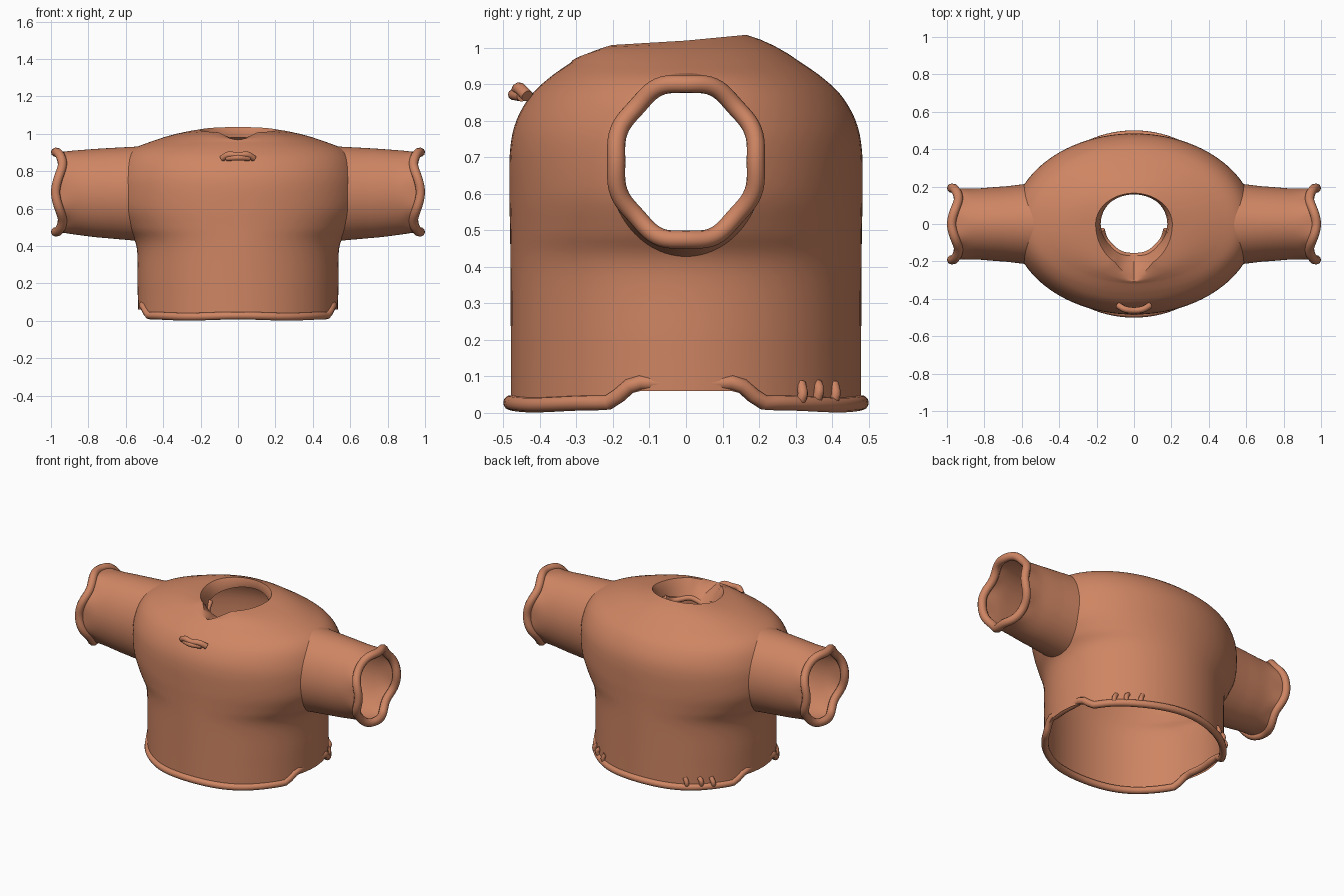
import bpy, bmesh, math
from mathutils import Vector

if "Cube" in bpy.data.objects:
    bpy.data.objects.remove(bpy.data.objects["Cube"])

N = 96
TAU = 2 * math.pi
mat = bpy.data.materials.new("terracotta_cloth")
mat.diffuse_color = (0.62, 0.235, 0.125, 1)
mat.use_nodes = True
mat.node_tree.nodes["Principled BSDF"].inputs["Base Color"].default_value = mat.diffuse_color


def spline(keys, steps):
    """Catmull-Rom through tuples of numbers."""
    out = []
    for i in range(len(keys) - 1):
        p = [Vector(keys[min(max(j, 0), len(keys) - 1)]) for j in range(i - 1, i + 3)]
        for s in range(steps):
            t = s / steps
            out.append(0.5 * (2 * p[1] + (p[2] - p[0]) * t
                              + (2 * p[0] - 5 * p[1] + 4 * p[2] - p[3]) * t * t
                              + (3 * p[1] - p[0] - 3 * p[2] + p[3]) * t ** 3))
    return out + [Vector(keys[-1])]


def ramp(v, lo, hi):
    t = min(max((v - lo) / (hi - lo), 0), 1)
    return t * t * (3 - 2 * t)


def loft(name, rings, skip=None):
    """Skin closed rings of points, leaving out faces whose centre is skipped."""
    bm = bmesh.new()
    rows = [[bm.verts.new(p) for p in r] for r in rings]
    n = len(rows[0])
    for a, b in zip(rows, rows[1:]):
        for i in range(n):
            q = [a[i], a[(i + 1) % n], b[(i + 1) % n], b[i]]
            c = sum((v.co for v in q), Vector()) / 4
            if not (skip and skip(c)):
                bm.faces.new(q)
    for v in [v for v in bm.verts if not v.link_faces]:
        bm.verts.remove(v)
    bmesh.ops.recalc_face_normals(bm, faces=bm.faces)
    me = bpy.data.meshes.new(name)
    bm.to_mesh(me)
    bm.free()
    ob = bpy.data.objects.new(name, me)
    bpy.context.collection.objects.link(ob)
    me.materials.append(mat)
    bpy.ops.object.select_all(action='DESELECT')
    ob.select_set(True)
    bpy.context.view_layer.objects.active = ob
    bpy.ops.object.shade_smooth_by_angle(angle=math.radians(40))
    return ob


def tube(name, pts, r, closed=False):
    cu = bpy.data.curves.new(name, 'CURVE')
    cu.dimensions = '3D'
    cu.bevel_depth, cu.bevel_resolution, cu.use_fill_caps = r, 3, True
    sp = cu.splines.new('POLY')
    sp.points.add(len(pts) - 1)
    for q, p in zip(sp.points, pts):
        q.co = (*p, 1)
    sp.use_cyclic_u = closed
    sp.use_smooth = True
    cu.materials.append(mat)
    ob = bpy.data.objects.new(name, cu)
    bpy.context.collection.objects.link(ob)


# Torso: (height, half width, half depth)
prof = spline([(0.03, .535, .48), (.2, .537, .48), (.4, .543, .481), (.5, .60, .482),
               (.6, .645, .484), (.72, .652, .482), (.8, .64, .465), (.87, .612, .425),
               (.92, .56, .372), (.96, .46, .315)], 6)
angles = [TAU * i / N for i in range(N)]


def lift(y):
    return 1 - ramp(abs(y), .13, .22)


rings = []
for z, a, b in prof:
    ring = []
    for t in angles:
        x, y = a * math.cos(t), b * math.sin(t)
        ring.append(Vector((x, y, max(z, .02 + .04 * lift(y)))))
    rings.append(ring)

# Neck opening with a front notch, then the turned-in collar
mouth, collar, inner = [], [], []
for t in angles:
    c, s = math.cos(t), math.sin(t)
    v = max(0, 1 - abs(c) / .5) if s < 0 else 0
    y = s * (.165 if s > 0 else .235)
    mouth.append(Vector((.205 * c, y - .065 * v, 1.02 + (.095 * y if y > 0 else .06 * y) - .048 * v)))
    collar.append(Vector((.185 * c, s * (.158 if s > 0 else .20), .985 + .025 * s - .02 * v)))
    inner.append(Vector((.178 * c, s * .165, .94 + .04 * s)))
shoulder = rings[-1]
for k in (.25, .5, .75):
    rings.append([p.lerp(q, k) + Vector((0, 0, .035 * k * (1 - k))) for p, q in zip(shoulder, mouth)])
rings += [mouth, collar, inner]


def in_armhole(c):
    return abs(c.x) > .35 and (c.y / .2) ** 2 + ((c.z - .68) / .235) ** 2 < 1


loft("torso", rings, in_armhole)


def torso_x(y, z):
    for p, q in zip(prof, prof[1:]):
        if p[0] <= z <= q[0]:
            a, b = p.lerp(q, (z - p[0]) / (q[0] - p[0]))[1:]
            return a * math.sqrt(max(0, 1 - (y / b) ** 2))
    return .5


# Sleeves and their rolled cuffs
sleeve_keys = [(.68, .202, .242, .682), (.76, .196, .236, .683), (.84, .190, .228, .685),
               (.91, .192, .221, .687), (.957, .195, .217, .688)]
for side, m in (("left", -1), ("right", 1)):
    root = []
    for t in angles:
        y, z = .214 * math.cos(t), .68 + .252 * math.sin(t)
        root.append(Vector((m * (torso_x(y, z) - .006), y, z)))
    rows = [root]
    for x, ry, rz, zc in spline(sleeve_keys, 3):
        row = []
        for t in angles:
            wave = .018 * math.cos(4 * t) * ramp(x, .86, .957)
            flat = 1 + .02 * math.cos(8 * t + math.pi) * ramp(x, .86, .957)
            row.append(Vector((m * (x + wave), ry * flat * math.cos(t), zc + rz * flat * math.sin(t))))
        rows.append(row)
    loft(side + "_sleeve", rows)
    tube(side + "_cuff", rows[-1], .025, True)

# Bottom hem, raised at the side slits
hem = []
for t in angles:
    y = .48 * math.sin(t)
    k = 1 - .03 * (1 - ramp(abs(y), .08, .14))
    hem.append((.53 * k * math.cos(t), y, .022 + .058 * lift(y) + .006 * math.sin(3 * t) ** 2))
tube("bottom_hem", hem, .021, True)

# Crumpled folds at the back corners of the hem
for m in (-1, 1):
    for i, y in enumerate((.32, .365, .41)):
        x = m * .54 * math.sqrt(1 - (y / .482) ** 2)
        pts = spline([(x, y - .012, .022), (x * 1.03, y, .05 + .01 * (i == 1)),
                      (x * .98, y - .005, .08)], 4)
        tube("hem_fold", pts, .014)

# Small roll of cloth on the chest
tube("chest_roll", spline([(-.085, -.435, .868), (-.05, -.455, .888), (0, -.462, .884),
                           (.05, -.455, .888), (.085, -.435, .868)], 5), .017)
tube("chest_roll_lower", spline([(-.06, -.45, .868), (0, -.473, .872), (.06, -.45, .868)], 5), .015)

# Rolled edge hanging inside the front of the neck
tube("inner_neck_roll", spline([(-.172, -.03, .93), (-.15, -.09, .895), (-.08, -.155, .905),
                                (0, -.17, .885), (.08, -.155, .905), (.15, -.09, .895),
                                (.172, -.03, .93)], 5), .016)
